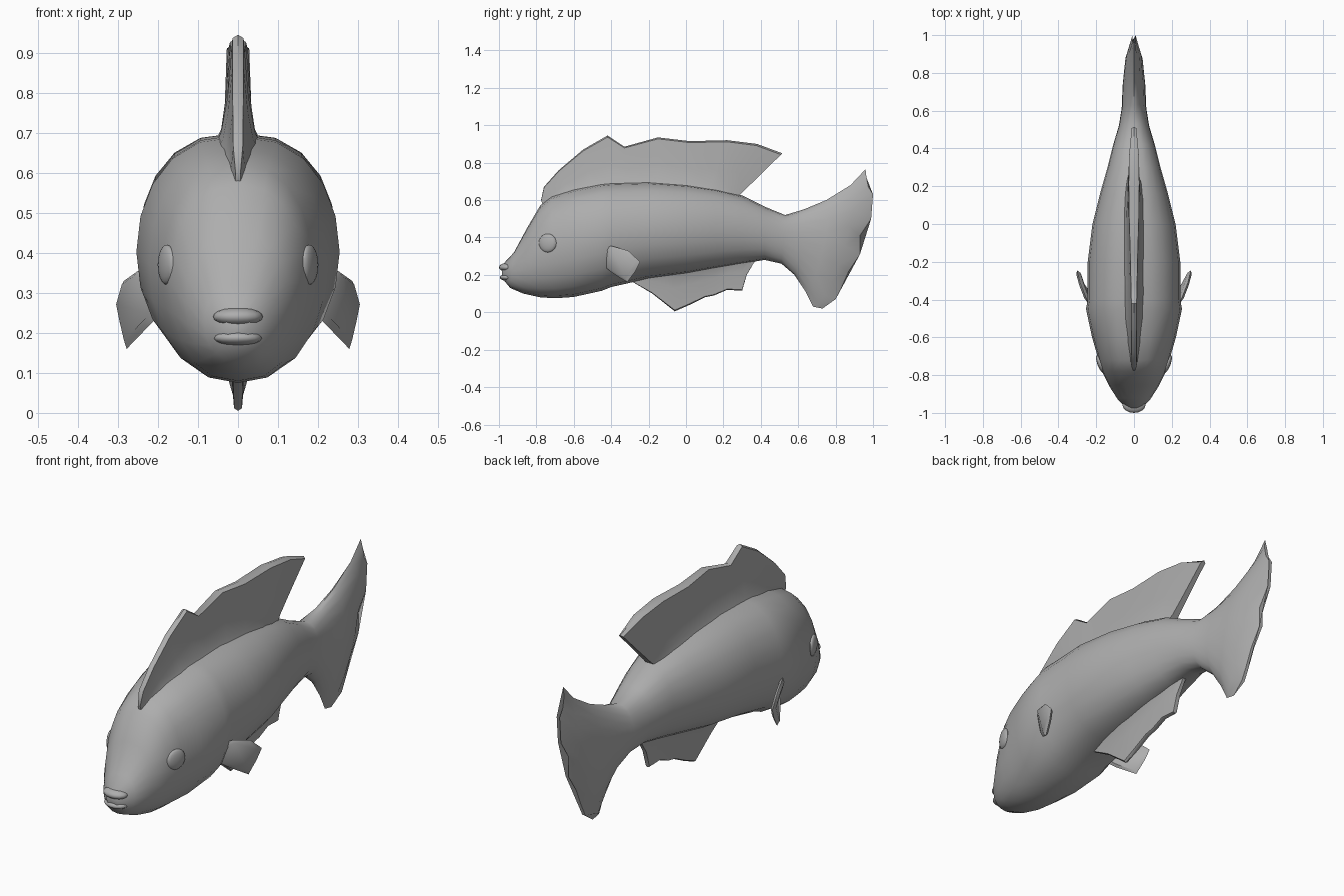
import bpy, bmesh, math
from mathutils import Vector

if "Cube" in bpy.data.objects:
    bpy.data.objects.remove(bpy.data.objects["Cube"])

grey = bpy.data.materials.new("fish_grey")
grey.diffuse_color = (0.42, 0.42, 0.42, 1)
grey.use_nodes = True
grey.node_tree.nodes["Principled BSDF"].inputs["Base Color"].default_value = grey.diffuse_color


def finish(name, bm):
    bmesh.ops.recalc_face_normals(bm, faces=bm.faces)
    me = bpy.data.meshes.new(name)
    bm.to_mesh(me)
    bm.free()
    me.materials.append(grey)
    ob = bpy.data.objects.new(name, me)
    bpy.context.collection.objects.link(ob)
    return ob


def loft(name, rings):
    """Bridge closed rings of equal length and cap both ends."""
    bm = bmesh.new()
    loops = [[bm.verts.new(p) for p in r] for r in rings]
    n = len(rings[0])
    for a, b in zip(loops, loops[1:]):
        for i in range(n):
            j = (i + 1) % n
            bm.faces.new((a[i], a[j], b[j], b[i]))
    bm.faces.new(loops[0])
    bm.faces.new(loops[-1])
    return finish(name, bm)


def ellipsoid(name, centre, radii, tilt=0):
    bm = bmesh.new()
    bmesh.ops.create_uvsphere(bm, u_segments=16, v_segments=10, radius=1)
    for v in bm.verts:
        v.co = Vector([c * r for c, r in zip(v.co, radii)])
    ob = finish(name, bm)
    ob.location = centre
    ob.rotation_euler = (0, 0, tilt)
    return ob


# Body and tail: top y, top z, bottom y, bottom z, half width, backward bow
STATIONS = [
    (-.985, .25, -.985, .185, .03, 0), (-.92, .32, -.94, .13, .085, 0),
    (-.85, .45, -.87, .10, .13, 0), (-.78, .57, -.78, .08, .17, 0),
    (-.72, .62, -.70, .075, .19, 0), (-.60, .66, -.60, .082, .222, 0),
    (-.45, .69, -.45, .115, .254, 0), (-.40, .695, -.40, .135, .245, 0),
    (-.20, .70, -.20, .18, .245, 0), (0, .685, 0, .205, .22, 0),
    (.16, .66, .16, .235, .18, 0), (.30, .625, .30, .26, .14, 0),
    (.42, .565, .42, .28, .11, 0), (.53, .52, .51, .26, .08, 0),
    (.63, .55, .58, .20, .065, .01), (.75, .60, .64, .11, .06, .04),
    (.88, .68, .68, .03, .048, .07)]
TRAILING = [(.96, .765), (.965, .72), (.975, .67), (1, .63), (.99, .50), (.93, .41),
            (.93, .31), (.87, .22), (.83, .13), (.80, .07), (.73, .02)]
N = 10


def body_ring(s):
    yt, zt, yb, zb, w, bow = s
    half = []
    for i in range(N + 1):
        a = math.pi * i / N
        t = (1 - math.cos(a)) / 2
        x = w * math.sin(a) ** (1.1 if bow else .82) if 0 < i < N else 0
        half.append((x, yt + (yb - yt) * t + bow * math.sin(a), zt + (zb - zt) * t))
    return mirror_ring(half)


def mirror_ring(half):
    return half + [(-x, y, z) for x, y, z in half[-2:0:-1]]


edge = [(0 if i in (0, N) else .008, y, z) for i, (y, z) in enumerate(TRAILING)]
loft("body_and_tail", [body_ring(s) for s in STATIONS] + [mirror_ring(edge)])


# Upright fins: each column runs from a buried base to the rim, flared at the base
def upright_fin(name, columns):
    rings = []
    for yb, zb, yt, zt, base, rim in columns:
        half = []
        for t, w in ((1, 0), (.97, rim), (.45, rim * .6 + base * .3), (.15, base * .7), (0, base)):
            half.append((w, yb + (yt - yb) * t, zb + (zt - zb) * t))
        rings.append(half + [(-x, y, z) for x, y, z in half[:0:-1]])
    return loft(name, rings)


upright_fin("dorsal_fin", [
    (-.76, .56, -.775, .60, .01, .006), (-.71, .58, -.76, .67, .03, .012),
    (-.62, .62, -.68, .76, .045, .013), (-.50, .65, -.55, .87, .055, .014),
    (-.40, .66, -.42, .945, .06, .014), (-.30, .67, -.33, .885, .06, .016),
    (-.15, .67, -.15, .935, .06, .02), (0, .655, .02, .915, .06, .025),
    (.12, .64, .22, .92, .055, .028), (.20, .625, .38, .90, .045, .025),
    (.27, .61, .515, .85, .025, .012)])

upright_fin("anal_fin", [
    (-.28, .20, -.29, .165, .02, .008), (-.16, .22, -.18, .10, .04, .012),
    (-.06, .23, -.06, .005, .045, .01), (.02, .24, .02, .04, .045, .012),
    (.10, .25, .10, .08, .045, .012), (.16, .26, .15, .09, .04, .012),
    (.23, .28, .22, .12, .035, .012), (.29, .29, .30, .115, .03, .01),
    (.33, .30, .325, .20, .025, .01), (.39, .30, .36, .26, .02, .008)])

# Pectoral fins: thin curved plates, one on each side
FIN = [(.215, -.44, .34), (.25, -.40, .355), (.285, -.31, .33), (.302, -.245, .27),
       (.292, -.27, .22), (.278, -.315, .16), (.225, -.40, .215), (.20, -.43, .24)]
for side, label in ((1, "right"), (-1, "left")):
    mid = sum((Vector(p) for p in FIN), Vector()) / len(FIN)
    out = Vector((.9, -.4, .15)).normalized() * .012
    rings = []
    for off, k in ((1, .82), (0, 1), (-1, .82)):
        pts = [mid + (Vector(p) - mid) * k + out * off for p in FIN]
        rings.append([(side * p.x, p.y, p.z) for p in pts])
    loft(label + "_pectoral_fin", rings)
    # Faint eye bulge
    ellipsoid(label + "_eye", (side * .178, -.74, .37), (.016, .05, .05), -side * .35)

# Lips
ellipsoid("upper_lip", (0, -.955, .24), (.062, .045, .024))
ellipsoid("lower_lip", (0, -.95, .187), (.06, .045, .02))

for ob in bpy.context.collection.objects:
    ob.select_set(True)
    bpy.context.view_layer.objects.active = ob
bpy.ops.object.shade_smooth_by_angle(angle=math.radians(50))
